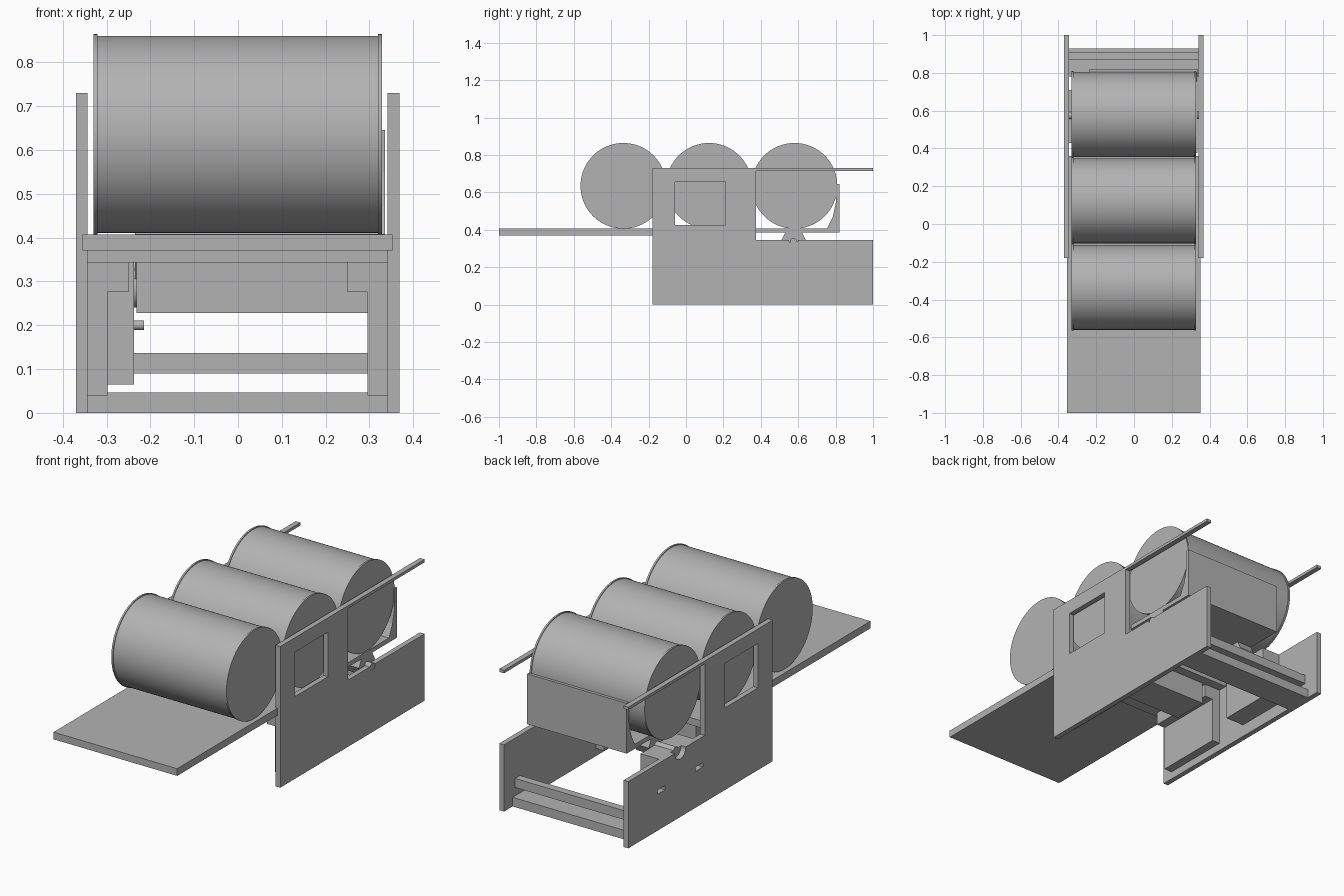
import bpy, bmesh, math
from mathutils import Matrix

old = bpy.data.objects.get("Cube")
if old:
    bpy.data.objects.remove(old, do_unlink=True)

# Single grey material
grey = bpy.data.materials.new("plain grey")
grey.use_nodes = True
colour = (0.45, 0.45, 0.45, 1)
grey.diffuse_color = colour
grey.node_tree.nodes["Principled BSDF"].inputs["Base Color"].default_value = colour


def finish(name, bm):
    bmesh.ops.recalc_face_normals(bm, faces=bm.faces)
    mesh = bpy.data.meshes.new(name)
    bm.to_mesh(mesh)
    bm.free()
    mesh.materials.append(grey)
    ob = bpy.data.objects.new(name, mesh)
    bpy.context.collection.objects.link(ob)
    return ob


def box(name, xs, ys, zs):
    bm = bmesh.new()
    bmesh.ops.create_cube(bm, size=1)
    for v in bm.verts:
        for i, span in enumerate((xs, ys, zs)):
            v.co[i] = span[0] if v.co[i] < 0 else span[1]
    return finish(name, bm)


def profile(name, xs, points):
    """Extrude a (y, z) outline along x."""
    bm = bmesh.new()
    face = bm.faces.new([bm.verts.new((xs[0], y, z)) for y, z in points])
    new = bmesh.ops.extrude_face_region(bm, geom=[face])["geom"]
    moved = [g for g in new if isinstance(g, bmesh.types.BMVert)]
    bmesh.ops.translate(bm, verts=moved, vec=(xs[1] - xs[0], 0, 0))
    return finish(name, bm)


def rod(name, xs, y, z, r, sides=32):
    bm = bmesh.new()
    bmesh.ops.create_cone(bm, cap_ends=True, segments=sides, radius1=r, radius2=r,
                          depth=xs[1] - xs[0],
                          matrix=Matrix.Translation((sum(xs) / 2, y, z))
                          @ Matrix.Rotation(math.pi / 2, 4, "Y"))
    ob = finish(name, bm)
    bpy.ops.object.select_all(action="DESELECT")
    bpy.context.view_layer.objects.active = ob
    ob.select_set(True)
    bpy.ops.object.shade_smooth_by_angle(angle=math.radians(30))
    return ob


def cut(target, cutter):
    cutter.hide_render = True
    cutter.hide_viewport = True
    cutter.display_type = "WIRE"
    mod = target.modifiers.new("cut", "BOOLEAN")
    mod.operation = "DIFFERENCE"
    mod.solver = "EXACT"
    mod.object = cutter
    bpy.context.view_layer.objects.active = target
    bpy.ops.object.modifier_apply(modifier="cut")
    bpy.data.objects.remove(cutter, do_unlink=True)


AXLE_Y, AXLE_Z = 0.575, 0.335

# Side panels: open upper rear with a top rail, window and axle notch
for side, xs, notch in (("left", (0.341, 0.368), 0.024), ("right", (-0.37, -0.343), 0.045)):
    arc = [(AXLE_Y + notch * math.cos(a), 0.345 - notch * math.sin(a))
           for a in [math.pi * i / 12 for i in range(13)]]
    panel = profile(side + "_panel", xs,
                    [(-0.18, 0), (1, 0), (1, 0.345)] + arc +
                    [(0.375, 0.345), (0.375, 0.715), (1, 0.715), (1, 0.73), (-0.18, 0.73)])
    wide = (xs[0] - 0.05, xs[1] + 0.05)
    cut(panel, box("window_cutter", wide, (-0.06, 0.21), (0.425, 0.655)))
    if side == "right":
        for y in (0.42, 0.73):
            cut(panel, box("slot_cutter", wide, (y - 0.03, y + 0.03), (0.188, 0.21)))

# Loading board and the plate beneath it
box("loading_board", (-0.355, 0.352), (-1, -0.18), (0.37, 0.407))
box("inner_board", (-0.343, 0.341), (-0.18, 0.36), (0.37, 0.407))
box("under_plate", (-0.343, 0.341), (-0.15, 0.30), (0.343, 0.37))

# Inner supports and battens
for side, post, batten in (("left", (0.295, 0.341), (0.25, 0.295)),
                           ("right", (-0.343, -0.298), (-0.298, -0.25))):
    box(side + "_support", post, (-0.12, 0.25), (0.04, 0.343))
    box(side + "_batten", batten, (-0.12, 0.25), (0.276, 0.343))

# Cross members
box("cross_box", (-0.232, 0.295), (0.06, 0.25), (0.228, 0.343))
box("rear_floor_bar", (-0.343, 0.341), (0.78, 0.93), (0, 0.047))
box("rear_upper_bar", (-0.343, 0.341), (0.87, 0.91), (0.09, 0.137))

# Drive box with shaft
box("drive_box", (-0.343, -0.237), (0.43, 0.71), (0.065, 0.343))
rod("drive_shaft", (-0.243, -0.215), AXLE_Y, 0.2, 0.011)
rod("drive_wheel", (-0.237, -0.231), AXLE_Y, 0.285, 0.045)

# Tipping cradle with back wall, corner gusset and hinge
profile("cradle", (-0.235, 0.335),
        [(0.375, 0.385), (0.82, 0.385), (0.82, 0.645), (0.802, 0.645), (0.802, 0.55),
         (0.785, 0.47), (0.755, 0.408), (0.375, 0.408)])
for side, xs in (("left", (0.25, 0.335)), ("right", (-0.235, -0.15))):
    profile(side + "_hinge_block", xs,
            [(0.53, 0.385), (0.51, 0.345), (0.53, 0.305), (0.62, 0.305),
             (0.64, 0.345), (0.62, 0.385)])
rod("hinge_axle", (-0.343, 0.366), AXLE_Y, AXLE_Z, 0.02)

# Three drums with raised end rims
for place, y in (("front", -0.335), ("middle", 0.123), ("rear", 0.58)):
    rod(place + "_drum", (-0.326, 0.326), y, 0.635, 0.225, 96)
    for side, xs in (("left", (0.32, 0.329)), ("right", (-0.33, -0.321))):
        rod(place + "_drum_" + side + "_rim", xs, y, 0.635, 0.229, 96)
